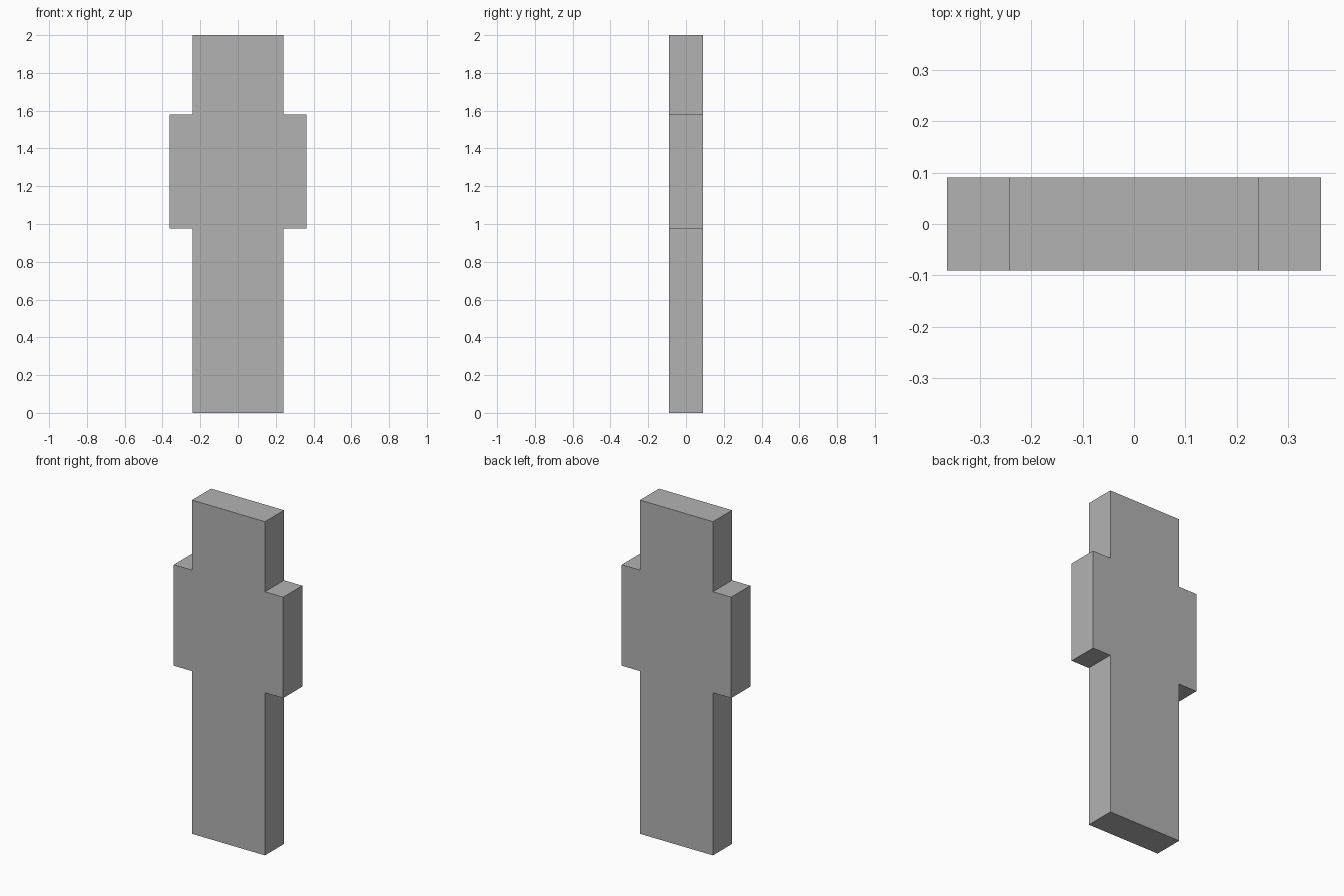
import bpy
import bmesh

# Remove the default object
cube = bpy.data.objects.get("Cube")
if cube:
    bpy.data.objects.remove(cube, do_unlink=True)

# Single flat grey
GREY = (0.45, 0.45, 0.45, 1.0)
grey = bpy.data.materials.new("plain_grey")
grey.use_nodes = True
grey.diffuse_color = GREY
grey.node_tree.nodes["Principled BSDF"].inputs["Base Color"].default_value = GREY

DEPTH = 0.18
NARROW, WIDE = 0.242, 0.363
SHOULDER_LOW, SHOULDER_HIGH, TOP = 0.975, 1.58, 2.0

# Right half of the outline, bottom to top, mirrored to close the loop
half = [(NARROW, 0), (NARROW, SHOULDER_LOW), (WIDE, SHOULDER_LOW),
        (WIDE, SHOULDER_HIGH), (NARROW, SHOULDER_HIGH), (NARROW, TOP)]
outline = half + [(-x, z) for x, z in reversed(half)]

# Stepped slab: front face extruded to the back
bm = bmesh.new()
front = bm.faces.new([bm.verts.new((x, -DEPTH / 2, z)) for x, z in outline])
extruded = bmesh.ops.extrude_face_region(bm, geom=[front], use_keep_orig=True)
back_verts = [g for g in extruded["geom"] if isinstance(g, bmesh.types.BMVert)]
bmesh.ops.translate(bm, verts=back_verts, vec=(0, DEPTH, 0))
bmesh.ops.recalc_face_normals(bm, faces=bm.faces)

mesh = bpy.data.meshes.new("stepped_slab")
bm.to_mesh(mesh)
bm.free()
mesh.materials.append(grey)
slab = bpy.data.objects.new("stepped_slab", mesh)
bpy.context.collection.objects.link(slab)
